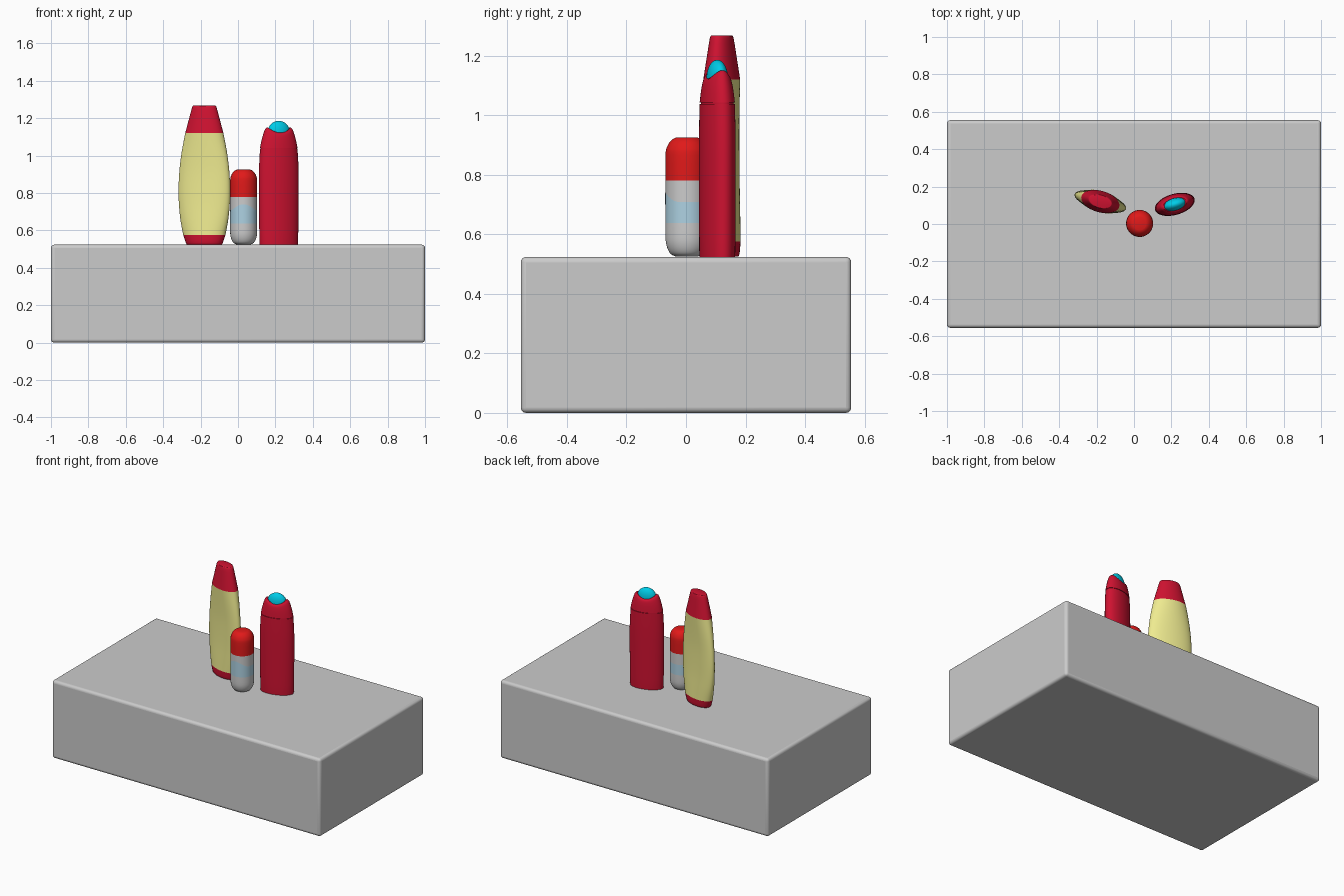
import bpy, bmesh, math
from mathutils import Matrix, Vector

if "Cube" in bpy.data.objects:
    bpy.data.objects.remove(bpy.data.objects["Cube"])


def material(name, rgb):
    m = bpy.data.materials.new(name)
    m.diffuse_color = (*rgb, 1)
    m.use_nodes = True
    m.node_tree.nodes["Principled BSDF"].inputs["Base Color"].default_value = m.diffuse_color
    return m


RED = material("crimson", (0.62, 0.006, 0.03))
BRIGHT = material("bright_red", (0.75, 0.01, 0.01))
YELLOW = material("pale_yellow", (0.86, 0.83, 0.28))
CYAN = material("cyan", (0.0, 0.6, 0.8))
BLUE = material("label_blue", (0.42, 0.64, 0.76))


def finish(obj, mat=None, angle=35):
    if mat:
        obj.data.materials.append(mat)
    bpy.ops.object.select_all(action='DESELECT')
    obj.select_set(True)
    bpy.context.view_layer.objects.active = obj
    bpy.ops.object.shade_smooth_by_angle(angle=math.radians(angle))
    return obj


def refine(keys, steps):
    """Catmull-Rom smoothing of (z, half width, half depth) keys."""
    k = [Vector(p) for p in keys]
    out = []
    for i in range(len(k) - 1):
        a, b, c, d = k[max(i - 1, 0)], k[i], k[i + 1], k[min(i + 2, len(k) - 1)]
        for s in range(steps):
            t = s / steps
            out.append(0.5 * (2 * b + (c - a) * t + (2 * a - 5 * b + 4 * c - d) * t * t
                              + (3 * b - a - 3 * c + d) * t ** 3))
    return out + [k[-1]]


def loft(name, keys, place, mat=None, steps=3, dip=0, n=48):
    """Stack of elliptical rings; dip lowers front and back of the last ring."""
    rings = refine(keys, steps)
    bm = bmesh.new()
    rows = []
    top, base = rings[-1].x, rings[0].x
    for z, a, b in rings:
        row = []
        f = (z - base) / (top - base)
        for i in range(n):
            t = 2 * math.pi * i / n
            row.append(bm.verts.new((a * math.cos(t), b * math.sin(t),
                                     z - dip * f * f * math.sin(t) ** 2)))
        rows.append(row)
    for lo, hi in zip(rows, rows[1:]):
        for i in range(n):
            j = (i + 1) % n
            bm.faces.new((lo[i], lo[j], hi[j], hi[i]))
    bm.faces.new(rows[0][::-1])
    bm.faces.new(rows[-1])
    me = bpy.data.meshes.new(name)
    bm.to_mesh(me)
    bm.free()
    obj = bpy.data.objects.new(name, me)
    bpy.context.collection.objects.link(obj)
    x, y, turn = place
    obj.location = (x, y, 0)
    obj.rotation_euler.z = math.radians(turn)
    return finish(obj, mat)


# Plinth with softened edges
bpy.ops.mesh.primitive_cube_add(size=1, location=(0, 0, 0.262))
plinth = bpy.context.object
plinth.name = "plinth"
plinth.data.transform(Matrix.Diagonal((2.0, 1.11, 0.524, 1)))
bev = plinth.modifiers.new("soft_edges", 'BEVEL')
bev.width, bev.segments = 0.018, 4
finish(plinth)

# Tall yellow bottle: base band, swelling body, tapered cap
P = (-0.18, 0.12, -16)
loft("yellow_bottle_base", [(0.525, 0.096, 0.05), (0.535, 0.102, 0.055), (0.575, 0.116, 0.057)], P, RED)
loft("yellow_bottle_body", [(0.575, 0.116, 0.057), (0.65, 0.131, 0.053), (0.73, 0.140, 0.049),
                            (0.82, 0.143, 0.047), (0.92, 0.138, 0.047), (1.02, 0.125, 0.051),
                            (1.12, 0.105, 0.057)], P, YELLOW)
loft("yellow_bottle_cap", [(1.12, 0.105, 0.057), (1.19, 0.086, 0.047), (1.258, 0.067, 0.037),
                           (1.268, 0.060, 0.031)], P, RED)

# Red bottle: body, shouldered collar with saddle rim, cyan button
P = (0.218, 0.105, 16)
loft("red_bottle_body", [(0.525, 0.101, 0.052), (0.535, 0.106, 0.055), (0.75, 0.109, 0.056),
                         (0.92, 0.109, 0.056), (1.037, 0.103, 0.054)], P, RED)
loft("red_bottle_seam", [(1.03, 0.099, 0.050), (1.05, 0.099, 0.050)], P, RED, 1)
loft("red_bottle_collar", [(1.042, 0.103, 0.054), (1.085, 0.094, 0.050), (1.125, 0.082, 0.045),
                           (1.143, 0.074, 0.040), (1.151, 0.064, 0.034)], P, RED, dip=0.03)
loft("red_bottle_button", [(1.10, 0.061, 0.034)] + [
    (1.125 + 0.061 * math.sin(t), max(0.061 * math.cos(t), 0.002), max(0.033 * math.cos(t), 0.001))
    for t in [math.pi / 2 * i / 10 for i in range(11)]], P, CYAN, 1)

# Small round container: rounded base, label band, upper body, domed cap
P = (0.03, 0.003, 0)
R = 0.072


def ring(z, r):
    return (z, r, r)


loft("container_base", [ring(0.525, 0.036), ring(0.532, 0.052), ring(0.545, 0.062),
                        ring(0.565, 0.069), ring(0.59, R), ring(0.638, R)], P)
loft("container_label", [ring(0.638, R), ring(0.708, R)], P, BLUE, 1)
loft("container_top", [ring(0.708, R), ring(0.78, R)], P, None, 1)
# Raised tongue of the label across the front
bm = bmesh.new()
prev = None
for i in range(25):
    u = -1 + i / 12
    t = -math.pi / 2 + u * 1.25
    h = 0.032 * (0.5 + 0.5 * math.cos(math.pi * u))
    x, y = (R + 0.0008) * math.cos(t), (R + 0.0008) * math.sin(t)
    pair = (bm.verts.new((x, y, 0.70)), bm.verts.new((x, y, 0.708 + h)))
    if prev:
        bm.faces.new((prev[0], pair[0], pair[1], prev[1]))
    prev = pair
me = bpy.data.meshes.new("label_tongue")
bm.to_mesh(me)
bm.free()
tongue = bpy.data.objects.new("label_tongue", me)
bpy.context.collection.objects.link(tongue)
tongue.location = (P[0], P[1], 0)
finish(tongue, BLUE)
loft("container_cap", [ring(0.78, R), ring(0.865, R), ring(0.89, 0.068), ring(0.908, 0.059),
                       ring(0.92, 0.047), ring(0.925, 0.036)], P, BRIGHT)
